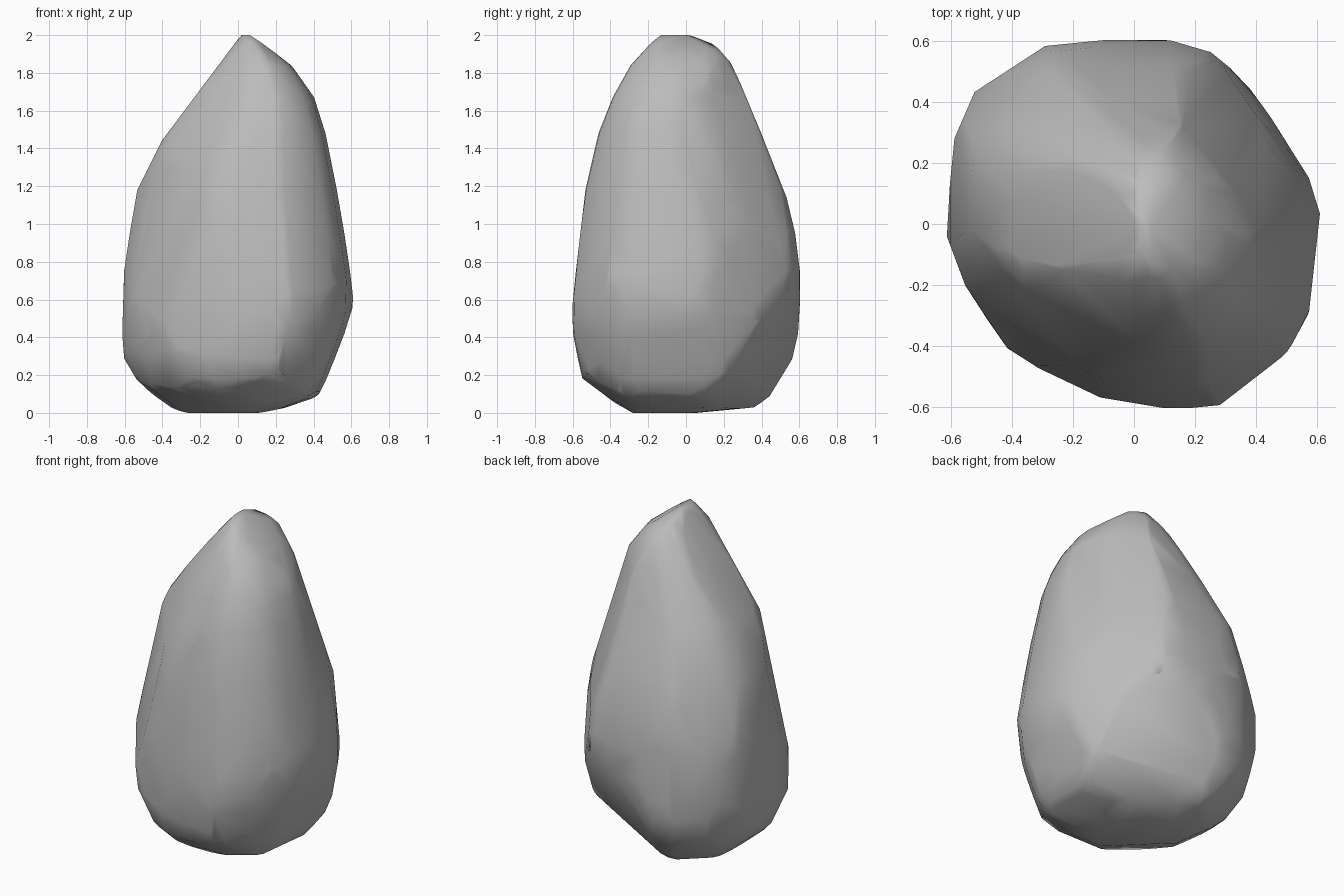
import bpy, bmesh, math
from mathutils import Vector

if "Cube" in bpy.data.objects:
    bpy.data.objects.remove(bpy.data.objects["Cube"])

# Plan outline of the boulder, seen from above
OUTLINE = [(-.61, -.04), (-.60, .13), (-.585, .28), (-.52, .43), (-.29, .58),
           (.01, .61), (.13, .595), (.25, .56), (.36, .47),
           (.40, .42), (.57, .15), (.61, .02), (.58, -.20), (.57, -.29),
           (.50, -.42), (.28, -.59), (.13, -.605), (-.11, -.565),
           (-.31, -.47), (-.42, -.40), (-.55, -.20)]

# Height, then left / right / front / back limits of the stone at that height
RINGS = [(0.00, -.28, .10, -.30, .05), (0.03, -.36, .25, -.34, .36),
         (0.09, -.44, .42, -.46, .44), (0.18, -.535, .465, -.545, .495),
         (0.29, -.60, .51, -.57, .56), (0.42, -.61, .56, -.595, .59),
         (0.58, -.605, .61, -.60, .60), (0.75, -.60, .59, -.58, .60),
         (0.95, -.57, .56, -.56, .575), (1.18, -.53, .52, -.53, .52),
         (1.48, -.38, .46, -.46, .395), (1.67, -.25, .40, -.385, .32),
         (1.84, -.12, .28, -.29, .24), (1.96, -.01, .14, -.18, .14),
         (2.00, .02, .09, -.13, .05)]

# Slanting profiles of the stone, around its middle (across, up)
FRONT_RIGHT = [(.10, .93), (.05, .925), (-.04, .875), (-.32, .55), (-.41, .43),
               (-.565, -.255), (-.57, -.52), (-.555, -.65), (-.47, -.83),
               (-.355, -.945), (-.13, -1.035), (.05, -1.055), (.445, -.87),
               (.555, -.615), (.565, -.38), (.53, .005), (.31, .665), (.22, .84)]
BACK_LEFT = [(.02, .98), (-.175, .875), (-.315, .71), (-.54, 0), (-.565, -.38),
             (-.56, -.53), (-.525, -.66), (-.14, -1.01), (-.075, -1.045),
             (.21, -1.03), (.36, -.945), (.475, -.84), (.57, -.645),
             (.57, -.42), (.41, .35), (.125, .865)]
BACK_RIGHT = [(.06, .915), (-.05, .915), (-.295, .79), (-.40, .665),
              (-.505, .47), (-.62, .015), (-.655, -.255), (-.61, -.55),
              (-.55, -.73), (-.49, -.84), (-.335, -.94), (-.165, -1.0),
              (.25, -.97), (.5, -.85), (.605, -.705), (.68, -.405),
              (.675, -.235), (.58, .075), (.475, .41), (.385, .575)]
MIDDLE = Vector((0, 0, 1))
SLACK = 1.03


def fit(v, lo, hi):
    return (lo + hi) / 2 + v / 1.22 * (hi - lo) * SLACK


def hull(bm, merge):
    """Wrap all points in a clean convex skin."""
    bmesh.ops.delete(bm, geom=bm.edges[:] + bm.faces[:], context='EDGES_FACES')
    bmesh.ops.remove_doubles(bm, verts=bm.verts[:], dist=merge)
    bmesh.ops.convex_hull(bm, input=bm.verts[:])
    loose = [v for v in bm.verts if not v.link_faces]
    bmesh.ops.delete(bm, geom=loose, context='VERTS')
    bmesh.ops.recalc_face_normals(bm, faces=bm.faces[:])


def chip(bm, normal, point):
    """Slice a flat facet off the stone."""
    n = normal.normalized()
    if max((v.co - point).dot(n) for v in bm.verts) < .003:
        return
    bmesh.ops.bisect_plane(bm, geom=bm.verts[:] + bm.edges[:] + bm.faces[:],
                           plane_co=point, plane_no=n, clear_outer=True)
    hull(bm, .001)


def carve(bm, profile, across, up):
    """Trim the stone to an anticlockwise profile."""
    for a, b in zip(profile, profile[1:] + profile[:1]):
        normal = across * (b[1] - a[1]) - up * (b[0] - a[0])
        out = normal.normalized() * .003
        chip(bm, normal, MIDDLE + across * a[0] + up * a[1] + out)


def slant(heading, tilt):
    """Across and up directions for a sight line from a compass heading."""
    h, t = math.radians(heading), math.radians(tilt)
    across = Vector((-math.sin(h), math.cos(h), 0))
    toward = Vector((math.cos(h) * math.cos(t), math.sin(h) * math.cos(t), math.sin(t)))
    return across, toward.cross(across)


# Rough stone body
bm = bmesh.new()
for z, left, right, front, back in RINGS:
    for x, y in OUTLINE:
        bm.verts.new((fit(x, left, right), fit(y, front, back), z))
# Low corners that stick out beyond the round
for corner in [(.47, .225, .21), (-.16, .47, .10), (-.37, .37, .15), (.19, -.1, .01)]:
    bm.verts.new(corner)
hull(bm, .001)

# Trim it to every profile
X, Y, Z = Vector((1, 0, 0)), Vector((0, 1, 0)), Vector((0, 0, 1))
down = RINGS[::-1]
carve(bm, [(r[1], r[0] - 1) for r in down] + [(r[2], r[0] - 1) for r in RINGS], X, Z)
carve(bm, [(r[3], r[0] - 1) for r in down] + [(r[4], r[0] - 1) for r in RINGS], Y, Z)
carve(bm, OUTLINE[::-1], X, Y)
carve(bm, FRONT_RIGHT, *slant(-55, 25))
carve(bm, BACK_LEFT, *slant(125, 25))
carve(bm, BACK_RIGHT, *slant(55, -25))
# Worn facet low on the back right side
chip(bm, Vector((.138, .280, -.1435)), Vector((.465, .23, .22)))

# Tidy the skin and shade it smooth
hull(bm, .03)
for f in bm.faces:
    f.smooth = True
mesh = bpy.data.meshes.new("boulder")
bm.to_mesh(mesh)
bm.free()
stone = bpy.data.objects.new("boulder", mesh)
bpy.context.collection.objects.link(stone)

# Grey stone colour
grey = bpy.data.materials.new("stone grey")
grey.diffuse_color = (.5, .5, .5, 1)
grey.use_nodes = True
grey.node_tree.nodes["Principled BSDF"].inputs["Base Color"].default_value = grey.diffuse_color
mesh.materials.append(grey)
